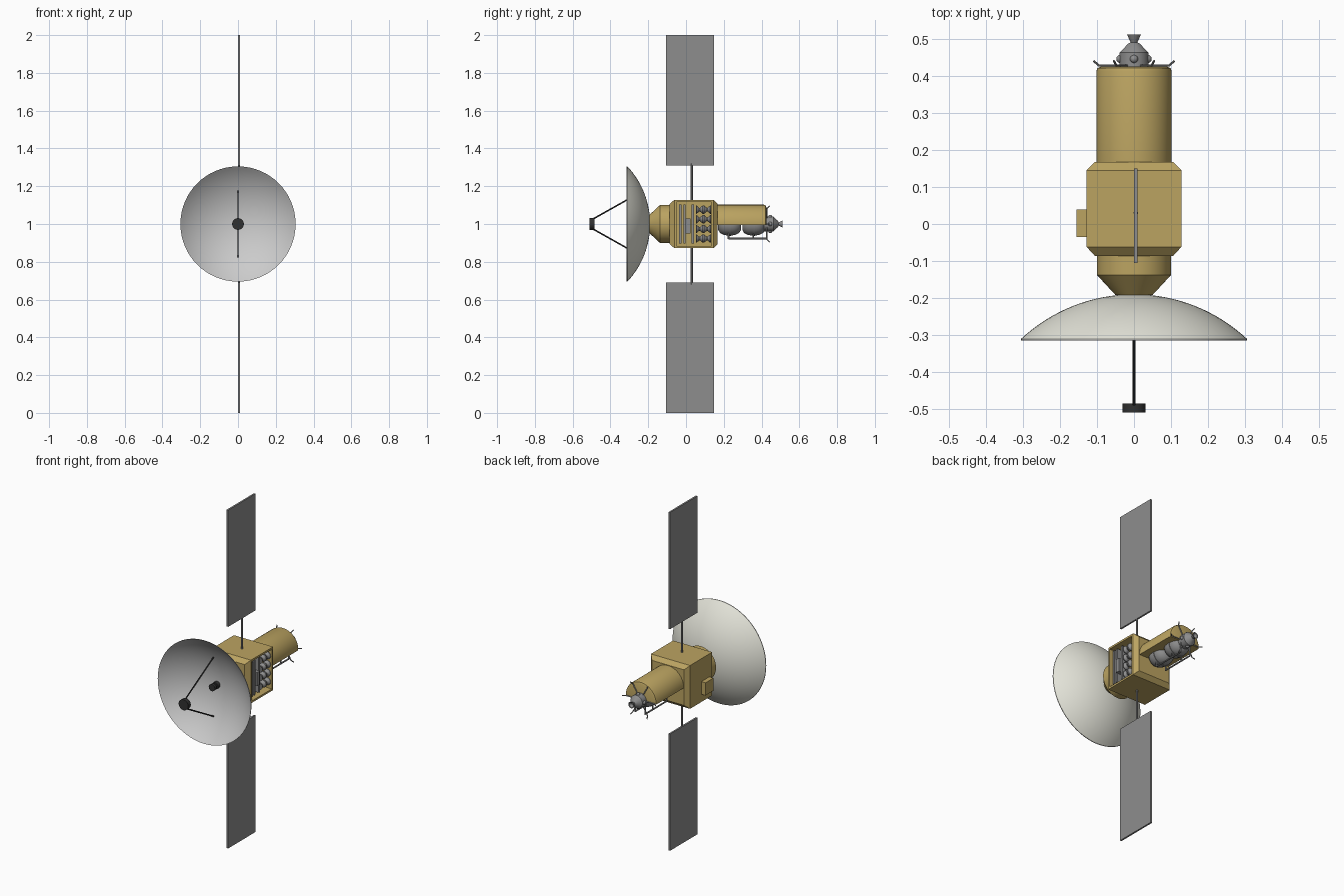
import bpy, bmesh, math
from mathutils import Vector, Matrix

if "Cube" in bpy.data.objects:
    bpy.data.objects.remove(bpy.data.objects["Cube"])

MID = 1.0  # height of the long axis


def material(name, r, g, b):
    m = bpy.data.materials.new(name)
    m.use_nodes = True
    m.diffuse_color = (r, g, b, 1)
    m.node_tree.nodes["Principled BSDF"].inputs["Base Color"].default_value = (r, g, b, 1)
    return m


GOLD = material("gold_foil", 0.50, 0.37, 0.12)
WHITE = material("off_white", 0.78, 0.78, 0.70)
LIGHT = material("light_grey", 0.55, 0.55, 0.55)
GREY = material("mid_grey", 0.27, 0.27, 0.27)
DARK = material("dark_grey", 0.03, 0.03, 0.03)


def finish(name, bm, mat, smooth=True):
    bmesh.ops.recalc_face_normals(bm, faces=bm.faces)
    mesh = bpy.data.meshes.new(name)
    bm.to_mesh(mesh)
    bm.free()
    mesh.materials.append(mat)
    obj = bpy.data.objects.new(name, mesh)
    bpy.context.collection.objects.link(obj)
    if smooth:
        bpy.ops.object.select_all(action="DESELECT")
        obj.select_set(True)
        bpy.context.view_layer.objects.active = obj
        bpy.ops.object.shade_smooth_by_angle(angle=math.radians(35))
    return obj


def turned(profile, n=48, x=0, z=MID, turn=0, caps=True):
    """Surface turned about the y axis from (radius, y) points."""
    bm = bmesh.new()
    rings = []
    for r, y in profile:
        angles = [turn + math.tau * i / n for i in range(n)]
        rings.append([bm.verts.new((x + r * math.cos(a), y, z + r * math.sin(a))) for a in angles])
    for a, b in zip(rings, rings[1:]):
        for i in range(n):
            j = (i + 1) % n
            bm.faces.new((a[i], a[j], b[j], b[i]))
    if caps:
        bm.faces.new(rings[0])
        bm.faces.new(rings[-1])
    return bm


def box(name, centre, size, mat):
    bm = bmesh.new()
    bmesh.ops.create_cube(bm, size=1, matrix=Matrix.Translation(centre) @ Matrix.Diagonal((*size, 1)))
    return finish(name, bm, mat, False)


def tube(name, points, radius, mat):
    """Round bar along a path."""
    bm = bmesh.new()
    for a, b in zip(points, points[1:]):
        a, b = Vector(a), Vector(b)
        d = b - a
        place = Matrix.Translation((a + b) / 2) @ d.to_track_quat("Z", "Y").to_matrix().to_4x4()
        bmesh.ops.create_cone(bm, cap_ends=True, segments=10, radius1=radius, radius2=radius,
                              depth=d.length + radius * 0.5, matrix=place)
    return finish(name, bm, mat)


# Main bus: square section with chamfered ends and a recessed bay on the +x side
q = math.sqrt(2)
bm = turned([(0.105 * q, -0.087), (0.128 * q, -0.062), (0.128 * q, 0.145), (0.105 * q, 0.168)],
            n=4, turn=math.pi / 4)
bmesh.ops.recalc_face_normals(bm, faces=bm.faces)
side = max(bm.faces, key=lambda f: f.calc_center_median().x)
bmesh.ops.inset_region(bm, faces=[side], thickness=0.016)
bay = bmesh.ops.extrude_face_region(bm, geom=[side])
bmesh.ops.translate(bm, vec=(-0.06, 0, 0), verts=[v for v in bay["geom"] if isinstance(v, bmesh.types.BMVert)])
if side.is_valid:
    bmesh.ops.delete(bm, geom=[side], context="FACES_ONLY")
finish("main_bus", bm, GOLD, False)

# Equipment inside the bay
for i, y in enumerate((-0.03, -0.008, 0.035)):
    box(f"bay_panel_{i + 1}", (0.09, y, MID), (0.05, 0.013, 0.205), GREY)
box("bay_box", (0.1, 0.011, 0.99), (0.05, 0.025, 0.08), GREY)
for row in range(4):
    z = MID - 0.077 + row * 0.051
    for col in range(2):
        y = 0.052 + col * 0.04
        spool = [(0.022, y), (0.022, y + 0.004), (0.010, y + 0.018), (0.010, y + 0.022),
                 (0.022, y + 0.036), (0.022, y + 0.04)]
        finish(f"bay_spool_{row + 1}_{col + 1}", turned(spool, 20, x=0.1, z=z), GREY)

# Box on the opposite side
box("side_box", (-0.14, 0.002, 0.955), (0.03, 0.075, 0.075), GOLD)

# Front neck
finish("front_neck", turned([(0.05, -0.192), (0.1, -0.138), (0.1, -0.08)]), GOLD)

# Dish: outer and inner shells cut from spheres
R, RIM = 0.447, 0.305
sweep = math.asin(RIM / R)


def bowl(shift):
    steps = [sweep * max(i / 16, 0.002) for i in range(17)]
    return [(R * math.sin(t), -0.19 - shift - R * (1 - math.cos(t))) for t in steps]


finish("dish_back", turned(bowl(0) + [(RIM, -0.312)], 64, caps=False), WHITE)
finish("dish_face", turned(bowl(0.004) + [(RIM, -0.312)], 64, caps=False), LIGHT)

# Feed horn, feed head and its struts
finish("feed_horn", turned([(0.02, -0.19), (0.02, -0.215), (0.014, -0.216), (0.014, -0.228),
                            (0.02, -0.229), (0.02, -0.245)], 24), DARK)
finish("feed_head", turned([(0.031, -0.51), (0.031, -0.485)], 32), DARK)
for name, s in (("upper", 1), ("lower", -1)):
    tube(f"feed_strut_{name}", [(0, -0.495, MID + s * 0.025), (0, -0.228, MID + s * 0.175)], 0.004, DARK)

# Solar wings above and below
for name, s in (("upper", 1), ("lower", -1)):
    box(f"solar_panel_{name}", (0.005, 0.022, MID + s * 0.655), (0.01, 0.255, 0.69), GREY)
    tube(f"panel_mast_{name}", [(0.005, 0.03, MID + s * 0.12), (0.005, 0.03, MID + s * 0.32)], 0.006, GREY)

# Rear module: upper half of a cylinder with a rounded end
bm = turned([(0.102, 0.16), (0.102, 0.412), (0.099, 0.421), (0.09, 0.425)], 64)
bmesh.ops.bisect_plane(bm, geom=bm.verts[:] + bm.edges[:] + bm.faces[:], dist=1e-5,
                       plane_co=(0, 0, 0.996), plane_no=(0, 0, -1), clear_outer=True)
bmesh.ops.holes_fill(bm, edges=[e for e in bm.edges if e.is_boundary], sides=0)
finish("rear_module", bm, GOLD)

# Tanks under the rear module
for i, y in enumerate((0.17, 0.298)):
    tank = [(0.03, y), (0.048, y + 0.01), (0.058, y + 0.03), (0.06, y + 0.045),
            (0.06, y + 0.075), (0.058, y + 0.09), (0.048, y + 0.11), (0.03, y + 0.122)]
    finish(f"tank_{i + 1}", turned(tank, 32), GREY)
    finish(f"tank_band_{i + 1}", turned([(0.063, y + 0.055), (0.063, y + 0.067)], 32), GREY)

# Rails beneath the tanks
for name, s in (("left", 1), ("right", -1)):
    x = s * 0.032
    tube(f"tank_rail_{name}", [(x, 0.225, 0.96), (x, 0.225, 0.923), (x, 0.428, 0.923), (x, 0.428, 0.98)],
         0.0045, GREY)
    tube(f"rail_post_{name}", [(x, 0.355, 0.96), (x, 0.355, 0.923)], 0.004, GREY)

# Engine with a flared nozzle
finish("engine", turned([(0.039, 0.41), (0.039, 0.463), (0.016, 0.487), (0.009, 0.491),
                         (0.019, 0.512), (0.014, 0.51), (0.006, 0.495)], 32), GREY)

# Thruster arms and engine nubs, spaced around the axis
for i in range(6):
    a = math.tau * i / 6
    c, s = math.cos(a), math.sin(a)
    path = [(0.03, 0.428), (0.095, 0.428), (0.109, 0.441)]
    tube(f"thruster_arm_{i + 1}", [(r * c, y, MID + r * s) for r, y in path], 0.003, GREY)
for i in range(4):
    a = math.tau * i / 4
    bm = bmesh.new()
    bmesh.ops.create_uvsphere(bm, u_segments=16, v_segments=10, radius=0.011,
                              matrix=Matrix.Translation((0.037 * math.cos(a), 0.446, MID + 0.037 * math.sin(a))))
    finish(f"engine_nub_{i + 1}", bm, GREY)
